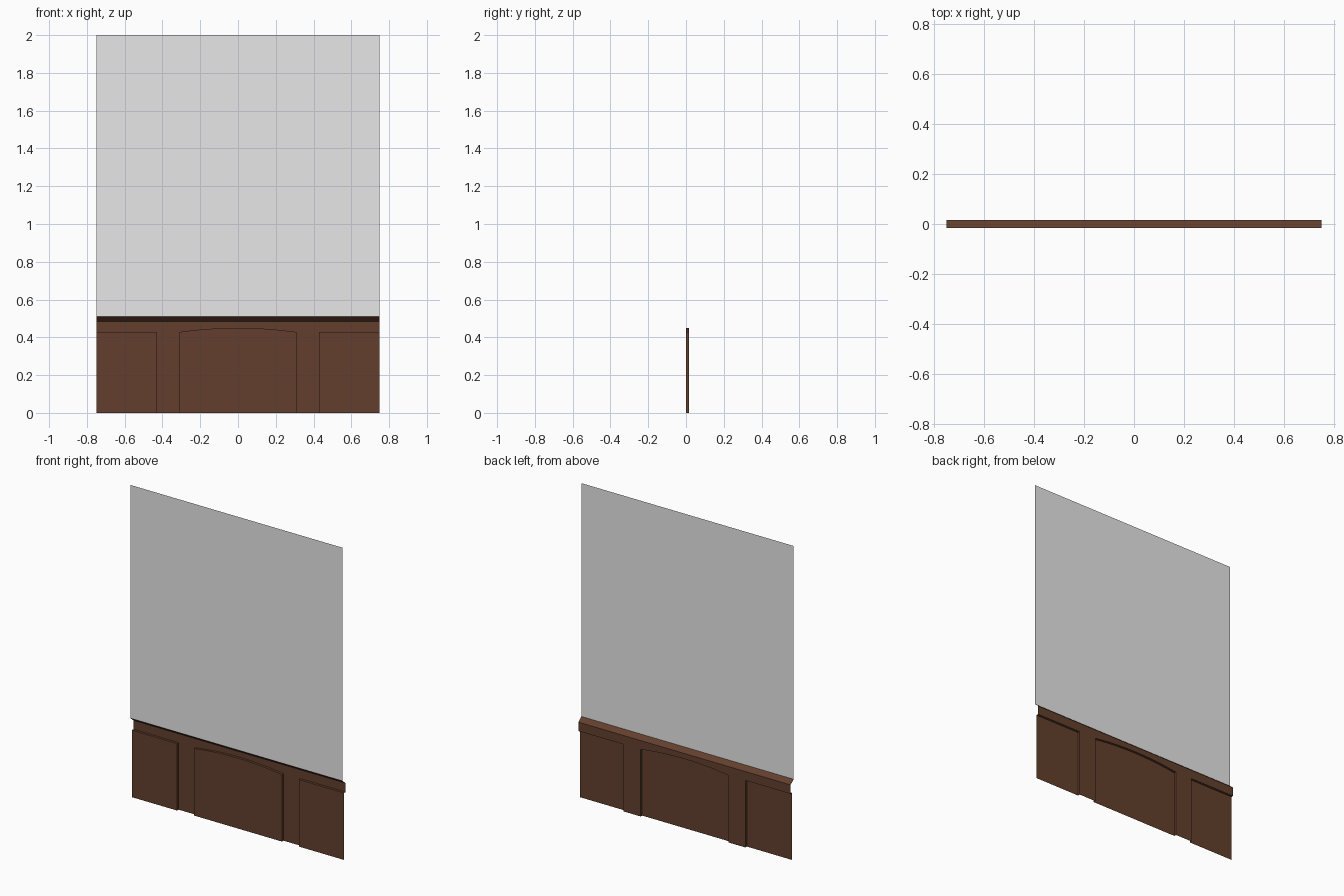
import bpy

if "Cube" in bpy.data.objects:
    bpy.data.objects.remove(bpy.data.objects["Cube"])

W, FRONT, BACK, MID = 0.75, 0.015, -0.015, 0.0   # half width and depth layers
STILE_IN, STILE_OUT = 0.31, 0.43                 # stile edges
SPRING, CROWN = 0.428, 0.45                      # panel top and arch top
RAIL, SILL, TOP = 0.485, 0.51, 2.0


def material(name, col):
    m = bpy.data.materials.new(name)
    m.diffuse_color = (*col, 1)
    m.use_nodes = True
    m.node_tree.nodes["Principled BSDF"].inputs["Base Color"].default_value = m.diffuse_color
    return m


wood = material("dark_wood", (0.125, 0.049, 0.026))
grey = material("light_grey", (0.8, 0.8, 0.8))


def make(name, quads, mat):
    verts = [v for q in quads for v in q]
    faces = [tuple(range(i * 4, i * 4 + 4)) for i in range(len(quads))]
    me = bpy.data.meshes.new(name)
    me.from_pydata(verts, [], faces)
    me.materials.append(mat)
    ob = bpy.data.objects.new(name, me)
    bpy.context.collection.objects.link(ob)
    return ob


def wall(a, b, y):
    """Upright quad facing +y between bottom/top heights at two x stations."""
    (xa, la, ha), (xb, lb, hb) = a, b
    return [(xa, y, la), (xa, y, ha), (xb, y, hb), (xb, y, lb)]


# Arch line of the middle panel
N = 12
arch = []
for i in range(N + 1):
    t = -1 + 2 * i / N
    arch.append((STILE_IN * t, SPRING + (CROWN - SPRING) * (1 - t * t)))
left = [(-W, SPRING), (-STILE_OUT, SPRING)]
right = [(STILE_OUT, SPRING), (W, SPRING)]
panels = {"left_panel": left, "arched_panel": arch, "right_panel": right}

frame, reveals = [], []
for name, line in panels.items():
    infill = []
    for (xa, za), (xb, zb) in zip(line, line[1:]):
        infill.append(wall((xa, 0, za), (xb, 0, zb), MID))
        frame.append(wall((xa, za, RAIL), (xb, zb, RAIL), FRONT))
        reveals.append([(xa, FRONT, za), (xb, FRONT, zb), (xb, MID, zb), (xa, MID, za)])
    make(name, infill, wood)

# Stiles and the side reveals of the recesses
for s in (-1, 1):
    a, b = sorted((s * STILE_IN, s * STILE_OUT))
    frame.append(wall((a, 0, RAIL), (b, 0, RAIL), FRONT))
    for x, flip in ((a, False), (b, True)):
        q = [(x, MID, 0), (x, FRONT, 0), (x, FRONT, SPRING), (x, MID, SPRING)]
        reveals.append(q[::-1] if not flip else q)
# Orient side reveals outward from the stiles
reveals = [q if q[0][0] != q[1][0] else q[::-1] for q in reveals]

make("frame", frame, wood)
make("recess_reveals", reveals, wood)

# Sloping cap and the wall sheet above it
make("sloped_cap", [[(-W, FRONT, RAIL), (-W, BACK, SILL), (W, BACK, SILL), (W, FRONT, RAIL)]], wood)
make("upper_wall", [wall((-W, SILL, TOP), (W, SILL, TOP), BACK)], grey)
